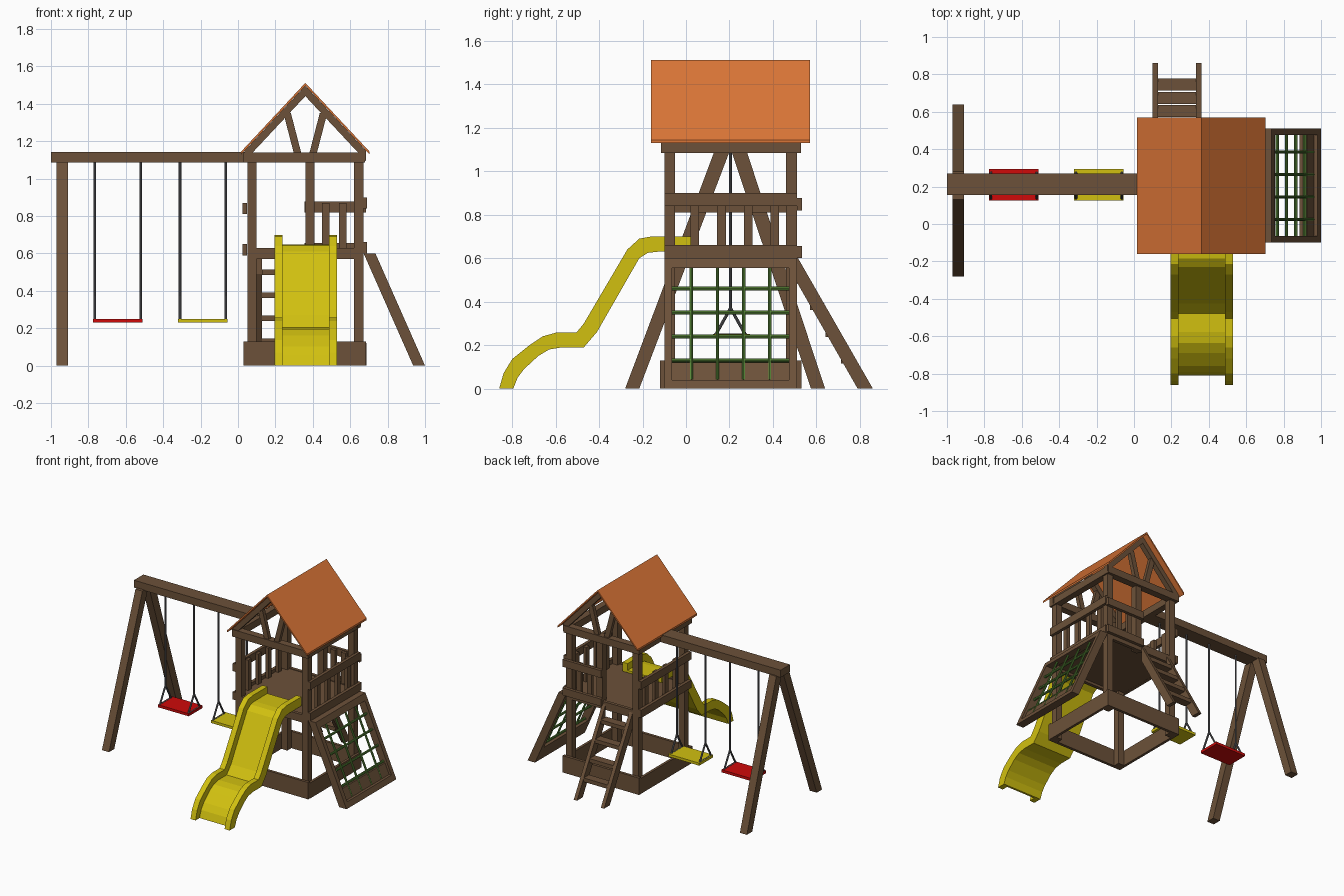
import bpy, bmesh
from mathutils import Vector

if "Cube" in bpy.data.objects:
    bpy.data.objects.remove(bpy.data.objects["Cube"])


def material(name, r, g, b):
    m = bpy.data.materials.new(name)
    m.use_nodes = True
    m.diffuse_color = (r, g, b, 1)
    m.node_tree.nodes["Principled BSDF"].inputs["Base Color"].default_value = (r, g, b, 1)
    return m


WOOD = material("brown wood", 0.15, 0.083, 0.041)
ROOF = material("orange roof", 0.71, 0.18, 0.038)
SLIDE = material("yellow plastic", 0.64, 0.53, 0.005)
RED = material("red plastic", 0.62, 0.003, 0.003)
ROPE = material("green rope", 0.10, 0.25, 0.04)
CHAIN = material("grey chain", 0.12, 0.12, 0.13)


def finish(bm, name, mat):
    bmesh.ops.recalc_face_normals(bm, faces=bm.faces)
    me = bpy.data.meshes.new(name)
    bm.to_mesh(me)
    bm.free()
    me.materials.append(mat)
    ob = bpy.data.objects.new(name, me)
    bpy.context.collection.objects.link(ob)
    return ob


def prism(name, pts, axis, a, b, mat=WOOD):
    """Extrude a side profile: (y, z) along x, or (x, z) along y."""
    bm = bmesh.new()
    place = (lambda p: (a, p[0], p[1])) if axis == "x" else (lambda p: (p[0], a, p[1]))
    face = bm.faces.new([bm.verts.new(place(p)) for p in pts])
    ext = bmesh.ops.extrude_face_region(bm, geom=[face])["geom"]
    move = Vector((b - a, 0, 0)) if axis == "x" else Vector((0, b - a, 0))
    bmesh.ops.translate(bm, vec=move, verts=[v for v in ext if isinstance(v, bmesh.types.BMVert)])
    return finish(bm, name, mat)


def box(name, x0, x1, y0, y1, z0, z1, mat=WOOD):
    return prism(name, [(x0, z0), (x1, z0), (x1, z1), (x0, z1)], "y", y0, y1, mat)


def rod(name, p, q, radius, mat):
    p, q = Vector(p), Vector(q)
    bm = bmesh.new()
    bmesh.ops.create_cone(bm, cap_ends=True, segments=8, radius1=radius, radius2=radius,
                          depth=(q - p).length)
    bmesh.ops.rotate(bm, verts=bm.verts, matrix=(q - p).to_track_quat("Z", "Y").to_matrix())
    bmesh.ops.translate(bm, verts=bm.verts, vec=(p + q) / 2)
    return finish(bm, name, mat)


# Tower posts, with a short doorway post above the deck
for x in (0.05, 0.62):
    for y in (-0.10, 0.46):
        box("tower_post", x, x + 0.05, y, y + 0.05, 0, 1.09)
box("doorway_post", 0.36, 0.41, 0.46, 0.51, 0.57, 1.09)

# Base frame and top plates
for y in (-0.12, 0.51):
    box("base_board", 0.03, 0.685, y, y + 0.022, 0, 0.13)
for x in (0.03, 0.668):
    box("base_side_board", x, x + 0.02, -0.10, 0.51, 0, 0.12)
for y in (-0.115, 0.475):
    box("top_plate", 0.03, 0.68, y, y + 0.055, 1.085, 1.14)
for x in (0.03, 0.63):
    box("top_side_plate", x, x + 0.05, -0.06, 0.475, 1.085, 1.14)

# Deck and its edge boards
box("deck", 0.05, 0.67, -0.09, 0.50, 0.59, 0.625)
for y in (-0.10, 0.485):
    box("deck_edge", 0.10, 0.62, y, y + 0.025, 0.57, 0.63)

# Railings on the two sides and half of the back
for rail_x, slat_x, low, high in ((0.025, 0.05, 0.59, 0.81), (0.666, 0.642, 0.60, 0.84)):
    for z in (low, high):
        box("side_rail", rail_x, rail_x + 0.024, -0.10, 0.512, z, z + 0.06)
    for i in range(4):
        y = 0.04 + i * 0.123
        box("side_baluster", slat_x, slat_x + 0.024, y - 0.02, y + 0.02, low + 0.01, high + 0.05)
for z in (0.60, 0.82):
    box("back_rail", 0.355, 0.685, 0.511, 0.535, z, z + 0.057)
for x in (0.47, 0.56):
    box("back_baluster", x - 0.02, x + 0.02, 0.488, 0.511, 0.61, 0.87)

# Gable roof: a thin chevron skin over framed trusses
MID, SLOPE = 0.36, 1.07


def chevron(half, top, thick):
    low = top - half * SLOPE
    return [(MID - half, low), (MID, top), (MID + half, low),
            (MID + half, low - thick), (MID, top - thick), (MID - half, low - thick)]


prism("roof", chevron(0.343, 1.512, 0.015), "y", -0.16, 0.57, ROOF)
for y in (-0.11, 0.485):
    prism("rafters", chevron(0.325, 1.496, 0.055), "y", y, y + 0.04)
    for s in (-1, 1):
        foot, head = MID + s * 0.04, MID + s * 0.097
        prism("gable_strut", [(foot - 0.02, 1.13), (foot + 0.02, 1.13),
                              (head + 0.02, 1.35), (head - 0.02, 1.35)], "y", y + 0.005, y + 0.035)

# Swing beam and splayed legs
box("swing_beam", -1.0, 0.05, 0.155, 0.27, 1.085, 1.142)
for s in (-1, 1):
    prism("swing_leg", [(0.18 + s * 0.46, 0), (0.18 + s * 0.395, 0),
                        (0.205 + s * 0.005, 1.09), (0.205 + s * 0.075, 1.09)], "x", -0.97, -0.91)

# Swings
for name, x0, mat in (("red_swing", -0.775, RED), ("yellow_swing", -0.32, SLIDE)):
    box(name + "_seat", x0, x0 + 0.265, 0.125, 0.295, 0.23, 0.25, mat)
    for x in (x0 + 0.01, x0 + 0.255):
        rod(name + "_chain", (x, 0.205, 0.365), (x, 0.205, 1.09), 0.007, CHAIN)
        for y in (0.135, 0.275):
            rod(name + "_hanger", (x, 0.205, 0.37), (x, y, 0.245), 0.007, CHAIN)
        rod(name + "_bar", (x, 0.13, 0.247), (x, 0.28, 0.247), 0.006, CHAIN)

# Slide: side walls and a thin bed along their lower edge
upper = [(0.02, 0.70), (-0.16, 0.70), (-0.215, 0.69), (-0.27, 0.64), (-0.47, 0.30), (-0.505, 0.257),
         (-0.60, 0.257), (-0.66, 0.24), (-0.72, 0.20), (-0.80, 0.136), (-0.84, 0.07), (-0.86, 0)]
lower = [(0.02, 0.63), (-0.13, 0.63), (-0.175, 0.625), (-0.215, 0.60), (-0.41, 0.26), (-0.47, 0.19),
         (-0.57, 0.19), (-0.63, 0.18), (-0.68, 0.15), (-0.745, 0.09), (-0.775, 0.05), (-0.795, 0)]
bed_top = [(l[0] + (u[0] - l[0]) * 0.25, l[1] + (u[1] - l[1]) * 0.25) for u, l in zip(upper, lower)]
for x in (0.195, 0.487):
    prism("slide_wall", upper + lower[::-1], "x", x, x + 0.043, SLIDE)
prism("slide_bed", bed_top + lower[::-1], "x", 0.238, 0.487, SLIDE)

# Ladder
for x in (0.10, 0.332):
    prism("ladder_rail", [(0.86, 0), (0.79, 0), (0.51, 0.49), (0.51, 0.61)], "x", x, x + 0.028)
for i in range(4):
    z = 0.13 + i * 0.123
    y = 0.852 - 0.573 * z
    box("ladder_tread", 0.128, 0.332, y - 0.065, y, z - 0.015, z + 0.015)

# Leaning climbing frame with rope net


def lean(z):
    """Outer x of the climbing frame at a height."""
    return 1.0 - 0.442 * z


def slat(name, y0, y1, z0, z1, inset=0.0):
    prism(name, [(lean(z0) - inset, z0), (lean(z1) - inset, z1),
                 (lean(z1) - 0.063, z1), (lean(z0) - 0.063, z0)], "y", y0, y1)


for y in (-0.10, 0.475):
    slat("climber_side", y, y + 0.035, 0, 0.60)
slat("climber_foot", -0.065, 0.475, 0, 0.04)
slat("climber_lower_board", -0.065, 0.475, 0.04, 0.12, 0.02)
slat("climber_head", -0.065, 0.475, 0.555, 0.60)
for i in range(4):
    z = 0.13 + i * 0.11
    rod("net_rung", (lean(z) - 0.03, -0.07, z), (lean(z) - 0.03, 0.48, z), 0.009, ROPE)
    y = 0.025 + i * 0.12
    rod("net_upright", (lean(0.04) - 0.025, y, 0.04), (lean(0.56) - 0.025, y, 0.56), 0.008, ROPE)

# Soft shading on the round parts only
bpy.ops.object.select_all(action="DESELECT")
for ob in bpy.context.collection.objects:
    if ob.type == "MESH" and ob.name.startswith(("net_", "red_swing", "yellow_swing")):
        ob.select_set(True)
        bpy.context.view_layer.objects.active = ob
bpy.ops.object.shade_smooth_by_angle()
